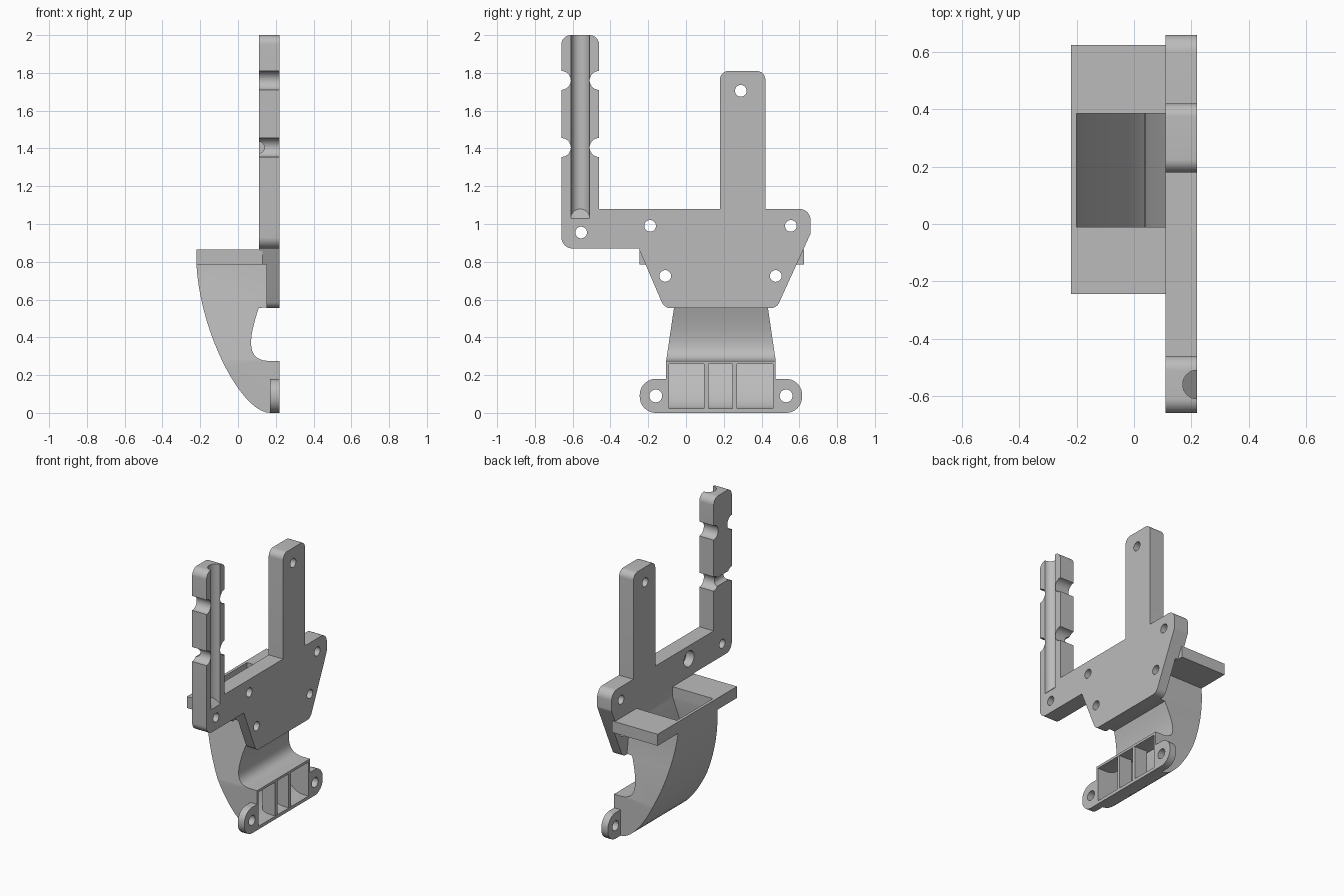
import bpy, bmesh, math
from mathutils import Vector
from mathutils.geometry import interpolate_bezier

cube = bpy.data.objects.get("Cube")
if cube:
    bpy.data.objects.remove(cube, do_unlink=True)

grey = bpy.data.materials.new("plain grey")
grey.use_nodes = True
colour = (0.5, 0.5, 0.5, 1)
grey.diffuse_color = colour
grey.node_tree.nodes["Principled BSDF"].inputs["Base Color"].default_value = colour


def prism(name, pts, axis, a, b):
    """Extrude a closed 2D outline along the axis from a to b."""
    place = {"x": lambda p, t: (t, p[0], p[1]),
             "y": lambda p, t: (p[0], t, p[1]),
             "z": lambda p, t: (p[0], p[1], t)}[axis]
    bm = bmesh.new()
    low = [bm.verts.new(place(p, a)) for p in pts]
    high = [bm.verts.new(place(p, b)) for p in pts]
    bm.faces.new(low)
    bm.faces.new(high)
    for i in range(len(pts)):
        j = (i + 1) % len(pts)
        bm.faces.new((low[i], low[j], high[j], high[i]))
    bmesh.ops.recalc_face_normals(bm, faces=bm.faces)
    mesh = bpy.data.meshes.new(name)
    bm.to_mesh(mesh)
    bm.free()
    mesh.materials.append(grey)
    ob = bpy.data.objects.new(name, mesh)
    bpy.context.collection.objects.link(ob)
    return ob


def rect(u0, u1, v0, v1):
    return [(u0, v0), (u1, v0), (u1, v1), (u0, v1)]


def circle(u, v, r, n=32):
    return [(u + r * math.cos(2 * math.pi * i / n),
             v + r * math.sin(2 * math.pi * i / n)) for i in range(n)]


def curve(p0, p1, p2, p3, n=20):
    pts = [Vector((*p, 0)) for p in (p0, p1, p2, p3)]
    return [(p.x, p.y) for p in interpolate_bezier(*pts, n)]


def rounded(corners, steps=8):
    """Round each (u, v, radius) corner with a tangent arc."""
    out = []
    for i, (u, v, r) in enumerate(corners):
        c = Vector((u, v))
        if r == 0:
            out.append((u, v))
            continue
        d1 = (Vector(corners[i - 1][:2]) - c).normalized()
        d2 = (Vector(corners[(i + 1) % len(corners)][:2]) - c).normalized()
        half = d1.angle(d2) / 2
        centre = c + (d1 + d2).normalized() * (r / math.sin(half))
        s = c + d1 * (r / math.tan(half)) - centre
        e = c + d2 * (r / math.tan(half)) - centre
        for k in range(steps + 1):
            w = s.lerp(e, k / steps).normalized() * r + centre
            out.append((w.x, w.y))
    return out


def combine(ob, tool, operation="DIFFERENCE"):
    mod = ob.modifiers.new("cut", "BOOLEAN")
    mod.operation = operation
    mod.solver = "EXACT"
    mod.object = tool
    bpy.context.view_layer.objects.active = ob
    bpy.ops.object.modifier_apply(modifier=mod.name)
    bpy.data.objects.remove(tool, do_unlink=True)


def drill(ob, y, z, r, x0=0, x1=0.3):
    combine(ob, prism("drill", circle(y, z, r), "x", x0, x1))


# Mounting plate with its two upright arms
plate = prism("mounting_plate", rounded([
    (-0.66, 2.0, 0.05), (-0.66, 0.87, 0.06), (-0.25, 0.87, 0),
    (-0.115, 0.555, 0.05), (0.48, 0.555, 0.05), (0.66, 0.95, 0.04),
    (0.66, 1.08, 0.06), (0.42, 1.08, 0), (0.42, 1.81, 0.045),
    (0.18, 1.81, 0.045), (0.18, 1.08, 0), (-0.46, 1.08, 0),
    (-0.46, 2.0, 0.05)]), "x", 0.11, 0.22)
combine(plate, prism("thin", rect(0, 0.15, 0.4, 0.785), "y", -0.9, 0.9))

# Screw holes and one counterbore
for y, z in ((-0.555, 0.955), (-0.19, 0.99), (0.555, 0.99),
             (-0.11, 0.725), (0.475, 0.725), (0.29, 1.705)):
    drill(plate, y, z, 0.031)
drill(plate, -0.19, 0.99, 0.055, 0, 0.17)

# Side notches, cross groove and the long cable channel
for z in (1.76, 1.405):
    for y in (-0.66, -0.46):
        drill(plate, y, z, 0.05)
combine(plate, prism("groove", circle(0.11, 1.405, 0.03), "y", -0.8, -0.3))
channel = prism("channel", circle(0.22, -0.56, 0.05), "z", 1.03, 2.2)
for v in channel.data.vertices:
    if v.co.z < 1.5:
        v.co.z += 0.22 - v.co.x
combine(plate, channel)

# Curved duct shell, tapering upward
outer = ([(-0.22, 0.8)]
         + curve((-0.22, 0.785), (-0.2, 0.42), (0.02, 0), (0.17, 0))
         + [(0.22, 0), (0.22, 0.275)]
         + curve((0.17, 0.275), (0.06, 0.275), (0.04, 0.35), (0.11, 0.555))
         + [(0.16, 0.56), (0.16, 0.8)])
duct = prism("duct", outer, "y", -0.5, 0.8)
combine(duct, prism("taper", [
    (-0.105, -0.1), (0.475, -0.1), (0.475, 0.275), (0.4, 0.785),
    (0.4, 0.9), (-0.03, 0.9), (-0.03, 0.785), (-0.105, 0.275)],
    "x", -0.5, 0.5), "INTERSECT")


def cavity():
    inner = ([(-0.2, 0.95)]
             + curve((-0.2, 0.785), (-0.18, 0.43), (0.04, 0.02), (0.17, 0.022))
             + [(0.3, 0.022), (0.3, 0.258)]
             + curve((0.17, 0.258), (0.03, 0.258), (0.02, 0.35), (0.05, 0.56))
             + [(0.11, 0.8), (0.11, 0.95)])
    ob = prism("cavity", inner, "y", -0.5, 0.8)
    combine(ob, prism("taper", [
        (-0.09, -0.1), (0.46, -0.1), (0.46, 0.26), (0.385, 0.78),
        (0.385, 1), (-0.01, 1), (-0.01, 0.78), (-0.09, 0.26)],
        "x", -0.6, 0.6), "INTERSECT")
    return ob


combine(duct, cavity())

# Inlet flange around the top of the duct
flange = prism("inlet_flange", rect(-0.22, 0.13, -0.245, 0.625),
               "z", 0.785, 0.865)
combine(flange, cavity())

# Outlet dividers
parts = [plate, duct, flange]
for side, y in (("front", 0.108), ("back", 0.257)):
    parts.append(prism(side + "_outlet_divider",
                       rect(y - 0.012, y + 0.012, 0.012, 0.266),
                       "x", 0.12, 0.218))

# Screw tabs on both sides of the outlet
for side, u0, u1, y in (("front", -0.245, -0.095, -0.16),
                        ("back", 0.615, 0.465, 0.53)):
    tab = prism(side + "_screw_tab", rounded([
        (u0, 0, 0.085), (u1, 0, 0), (u1, 0.18, 0), (u0, 0.18, 0.085)]),
        "x", 0.17, 0.22)
    drill(tab, y, 0.09, 0.034)
    parts.append(tab)

# Smooth the rounded surfaces, keep the edges crisp
bpy.ops.object.select_all(action="DESELECT")
for ob in parts:
    ob.select_set(True)
bpy.context.view_layer.objects.active = plate
bpy.ops.object.shade_smooth_by_angle(angle=math.radians(30))
